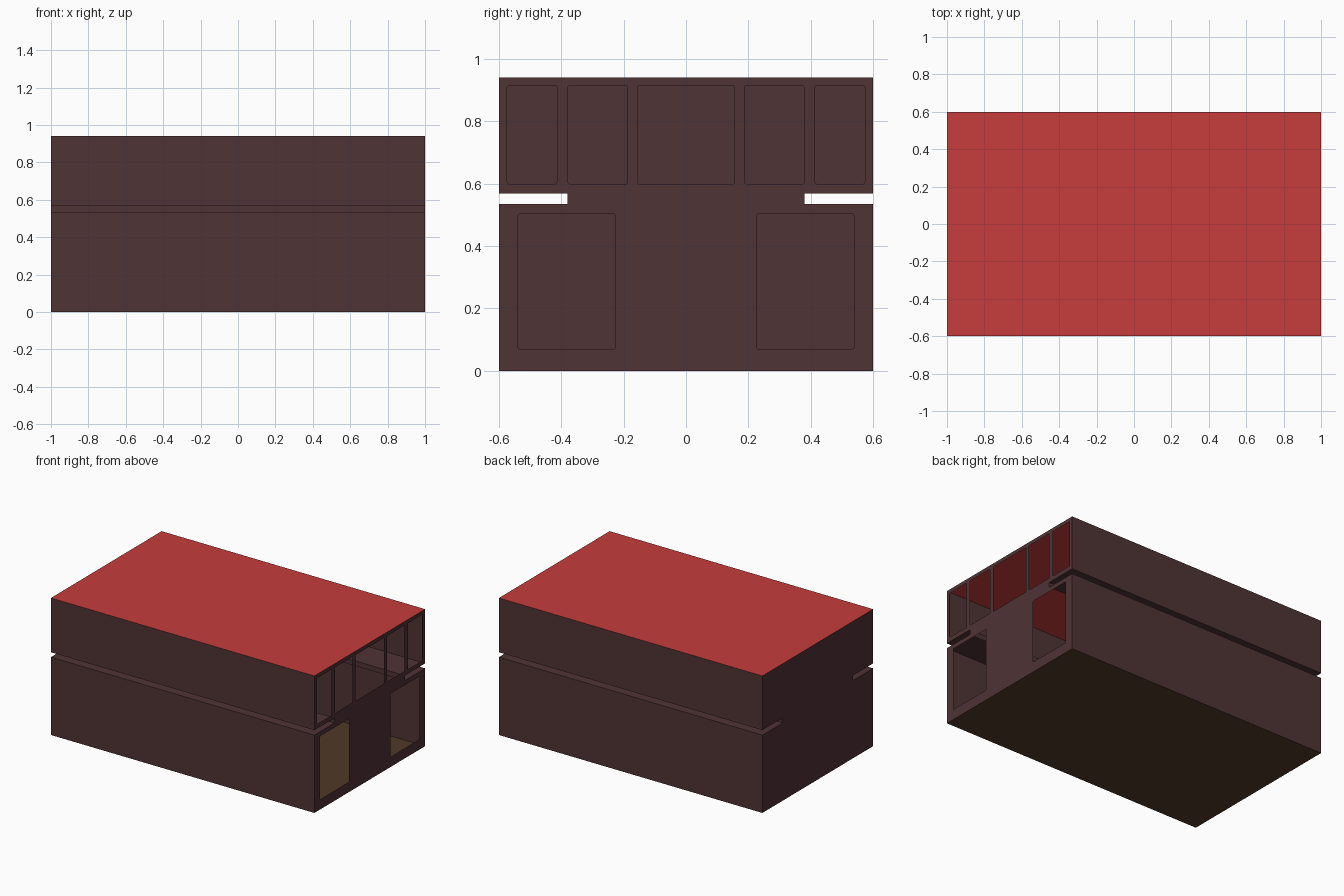
import bpy, bmesh, math

if "Cube" in bpy.data.objects:
    bpy.data.objects.remove(bpy.data.objects["Cube"])

L, W, H = 1.0, 0.6, 0.94          # half length, half width, height
G0, G1, GY = 0.534, 0.568, 0.38   # groove bottom, top, inner y
SIDE = [(W, 0), (W, G0), (GY, G0), (GY, G1), (W, G1), (W, H)]
OUTLINE = SIDE + [(-y, z) for y, z in reversed(SIDE)]


def material(name, rgb):
    m = bpy.data.materials.new(name)
    m.diffuse_color = (*rgb, 1)
    m.use_nodes = True
    m.node_tree.nodes["Principled BSDF"].inputs["Base Color"].default_value = m.diffuse_color
    return m


brown = material("dark_brown", (0.08, 0.033, 0.036))
red = material("red", (0.57, 0.045, 0.045))
tan = material("floor_brown", (0.08, 0.042, 0.021))


def finish(name, bm, mat):
    me = bpy.data.meshes.new(name)
    bm.to_mesh(me)
    bm.free()
    me.materials.append(mat)
    ob = bpy.data.objects.new(name, me)
    bpy.context.collection.objects.link(ob)
    return ob


def sheet(name, z, up, mat):
    bm = bmesh.new()
    pts = [(-L, -W, z), (L, -W, z), (L, W, z), (-L, W, z)]
    bm.faces.new([bm.verts.new(p) for p in (pts if up else pts[::-1])])
    return finish(name, bm, mat)


def side_wall(name, s):
    bm = bmesh.new()
    a = [bm.verts.new((-L, s * y, z)) for y, z in SIDE]
    b = [bm.verts.new((L, s * y, z)) for y, z in SIDE]
    for i in range(len(SIDE) - 1):
        q = [a[i], a[i + 1], b[i + 1], b[i]]
        bm.faces.new(q if s > 0 else q[::-1])
    return finish(name, bm, brown)


def rounded_rect(y0, y1, z0, z1, r=0.006, n=3):
    pts = []
    corners = [(y1 - r, z1 - r), (y0 + r, z1 - r), (y0 + r, z0 + r), (y1 - r, z0 + r)]
    for k, (cy, cz) in enumerate(corners):
        for i in range(n + 1):
            t = math.pi / 2 * (k + i / n)
            pts.append((cy + r * math.cos(t), cz + r * math.sin(t)))
    return pts


def end_wall(name, x, holes):
    bm = bmesh.new()
    edges = []
    for loop in [OUTLINE] + holes:
        vs = [bm.verts.new((x, y, z)) for y, z in loop]
        edges += [bm.edges.new((vs[i - 1], vs[i])) for i in range(len(vs))]
    n = 1 if x > 0 else -1
    bmesh.ops.triangle_fill(bm, edges=edges, use_beauty=True, normal=(n, 0, 0))
    bm.normal_update()
    wrong = [f for f in bm.faces if f.normal.x * n < 0]
    bmesh.ops.reverse_faces(bm, faces=wrong)
    return finish(name, bm, brown)


# Openings in the right end: five windows above, two doorways below
holes = [rounded_rect(-0.156, 0.156, 0.599, 0.914)]
for s in (-1, 1):
    for a, b, z0, z1 in [(0.188, 0.379, 0.599, 0.914),
                         (0.414, 0.573, 0.599, 0.914),
                         (0.226, 0.538, 0.07, 0.503)]:
        y0, y1 = sorted((s * a, s * b))
        holes.append(rounded_rect(y0, y1, z0, z1))

# Thin shell of the hall
end_wall("window_wall", L, holes)
end_wall("blank_end_wall", -L, [])
side_wall("front_wall", -1)
side_wall("back_wall", 1)
sheet("roof", H, True, red)
sheet("floor", 0, False, tan)
